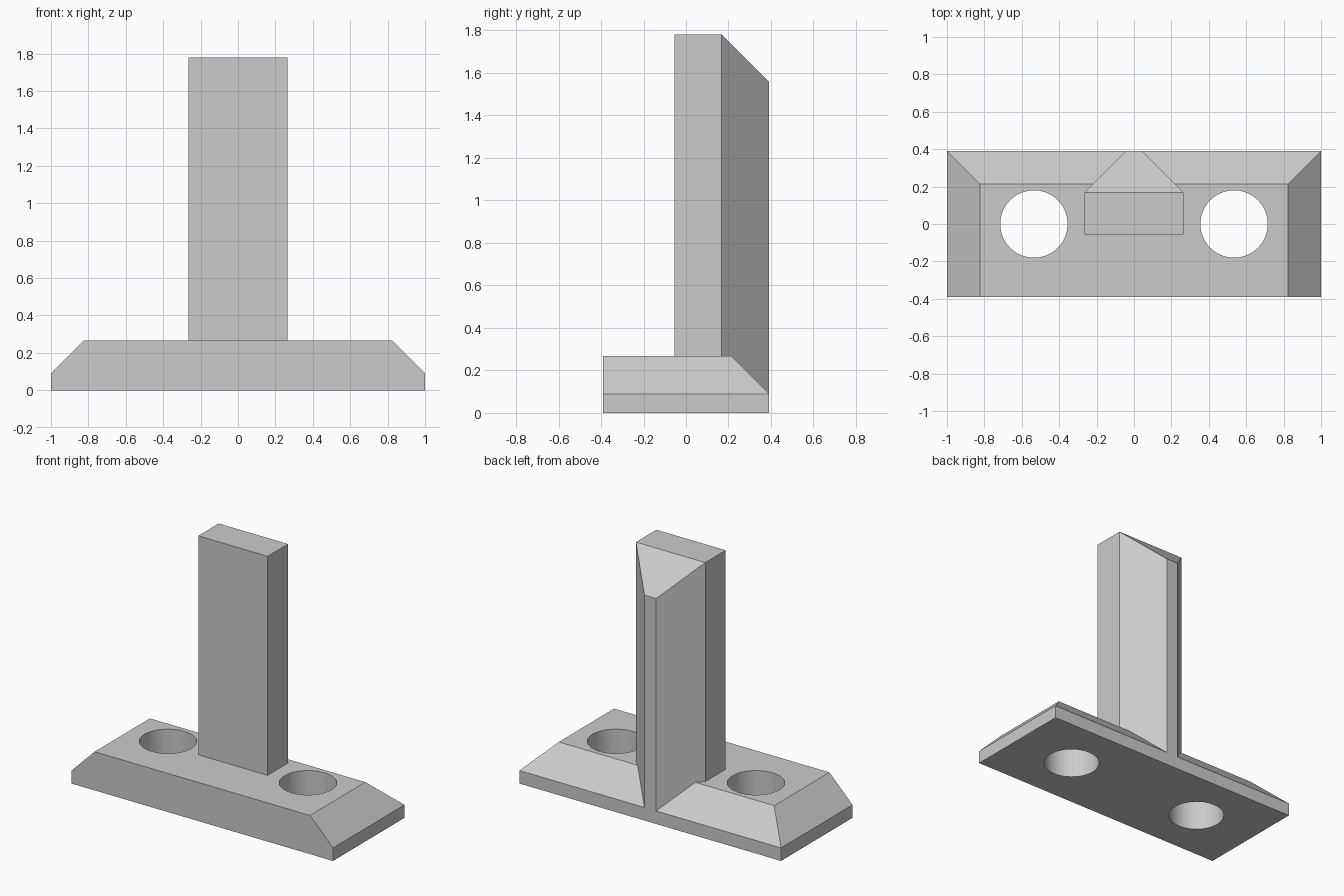
import bpy, bmesh

if "Cube" in bpy.data.objects:
    bpy.data.objects.remove(bpy.data.objects["Cube"], do_unlink=True)

grey = bpy.data.materials.new("light grey")
grey.use_nodes = True
COLOUR = (0.6, 0.6, 0.6, 1)
grey.diffuse_color = COLOUR
grey.node_tree.nodes["Principled BSDF"].inputs["Base Color"].default_value = COLOUR

BACK = 0.39      # rear plane
LIP = 0.09       # height of the plate's square edge
PLATE_TOP = 0.267
POST_TOP = 1.78
HOLE_X, HOLE_R = 0.535, 0.18


def finish(name, bm):
    bmesh.ops.recalc_face_normals(bm, faces=bm.faces)
    mesh = bpy.data.meshes.new(name)
    bm.to_mesh(mesh)
    bm.free()
    mesh.materials.append(grey)
    obj = bpy.data.objects.new(name, mesh)
    bpy.context.collection.objects.link(obj)
    return obj


def loft(name, sections):
    """Closed solid through matching rings of points."""
    bm = bmesh.new()
    rings = [[bm.verts.new(p) for p in ring] for ring in sections]
    for low, high in zip(rings, rings[1:]):
        for i in range(len(low)):
            j = (i + 1) % len(low)
            bm.faces.new((low[i], low[j], high[j], high[i]))
    bm.faces.new(rings[0])
    bm.faces.new(rings[-1])
    return finish(name, bm)


def rectangle(x, front, back, z):
    return [(-x, front, z), (x, front, z), (x, back, z), (-x, back, z)]


# Base plate: square lip, then 45 degree slopes on both ends and the back
chamfer = PLATE_TOP - LIP
plate = loft("base_plate", [
    rectangle(1, -BACK, BACK, 0),
    rectangle(1, -BACK, BACK, LIP),
    rectangle(1 - chamfer, -BACK, BACK - chamfer, PLATE_TOP),
])

# Two round through holes
bm = bmesh.new()
for side in (-1, 1):
    made = bmesh.ops.create_cone(bm, cap_ends=True, segments=64,
                                 radius1=HOLE_R, radius2=HOLE_R, depth=1)
    bmesh.ops.translate(bm, verts=made["verts"], vec=(side * HOLE_X, 0, 0))
cutter = finish("hole_cutter", bm)
cutter.hide_render = True
cut = plate.modifiers.new("holes", "BOOLEAN")
cut.operation, cut.solver, cut.object = "DIFFERENCE", "EXACT", cutter
bpy.context.view_layer.objects.active = plate
bpy.ops.object.modifier_apply(modifier="holes")
bpy.data.objects.remove(cutter, do_unlink=True)

# Upright post: rectangular front, tapering to a narrow rear edge, sloped top
outline = [(-0.265, -0.055), (0.265, -0.055), (0.265, 0.168),
           (0.045, BACK), (-0.045, BACK), (-0.265, 0.168)]
slope = BACK - 0.168
bottom = [(x, y, LIP) for x, y in outline]
top = [(x, y, POST_TOP - (slope if y == BACK else 0)) for x, y in outline]
post = loft("upright_post", [bottom, top])

# Split the bent cap into its flat top and rear slope
bm = bmesh.new()
bm.from_mesh(post.data)
bm.verts.ensure_lookup_table()
ridge = [v for v in bm.verts if v.co.z > POST_TOP - 0.01 and v.co.y > 0]
bmesh.ops.connect_verts(bm, verts=ridge)
bmesh.ops.recalc_face_normals(bm, faces=bm.faces)
bm.to_mesh(post.data)
bm.free()

# Smooth hole walls, crisp edges elsewhere
bpy.ops.object.select_all(action="DESELECT")
plate.select_set(True)
bpy.context.view_layer.objects.active = plate
bpy.ops.object.shade_smooth_by_angle()
